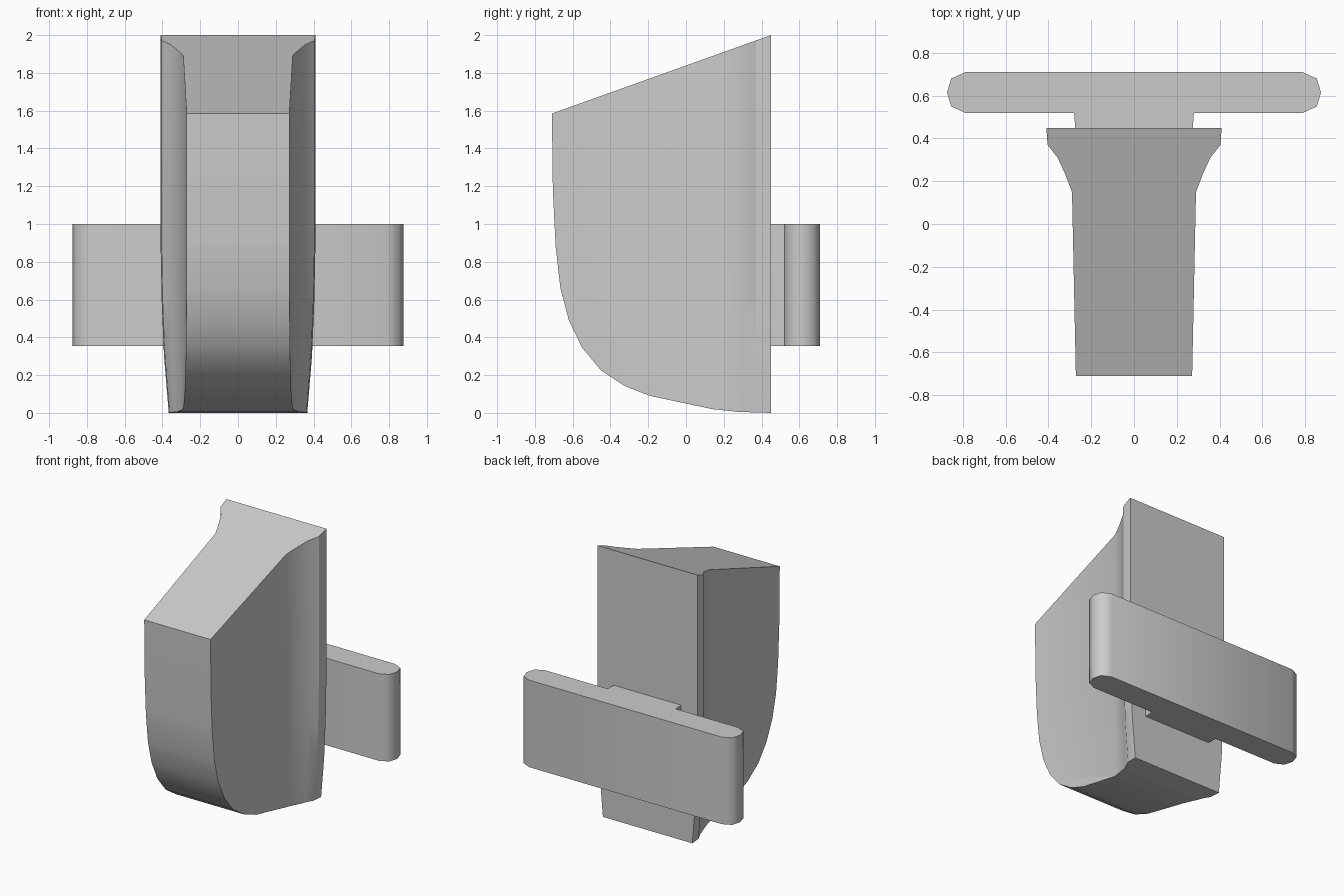
import bpy, bmesh, math
from mathutils import Vector

if "Cube" in bpy.data.objects:
    bpy.data.objects.remove(bpy.data.objects["Cube"])


def prism(points, offset):
    """Closed prism from a planar outline, swept by an offset vector."""
    bm = bmesh.new()
    face = bm.faces.new([bm.verts.new(p) for p in points])
    swept = bmesh.ops.extrude_face_region(bm, geom=[face])["geom"]
    verts = [v for v in swept if isinstance(v, bmesh.types.BMVert)]
    bmesh.ops.translate(bm, verts=verts, vec=offset)
    return bm


def finish(bm, name, angle):
    bmesh.ops.recalc_face_normals(bm, faces=bm.faces[:])
    mesh = bpy.data.meshes.new(name)
    bm.to_mesh(mesh)
    bm.free()
    obj = bpy.data.objects.new(name, mesh)
    bpy.context.collection.objects.link(obj)
    bpy.ops.object.select_all(action='DESELECT')
    obj.select_set(True)
    bpy.context.view_layer.objects.active = obj
    bpy.ops.object.shade_smooth_by_angle(angle=math.radians(angle))
    return obj


def interp(table, t):
    if t <= table[0][0]:
        return table[0][1]
    for (a, u), (b, v) in zip(table, table[1:]):
        if t <= b:
            return u + (v - u) * (t - a) / (b - a)
    return table[-1][1]


# Body: side outline (y, z), swept across x
side = [(0.45, 0), (0.28, 0.005), (0.14, 0.02), (-0.19, 0.09), (-0.32, 0.14),
        (-0.45, 0.225), (-0.55, 0.345), (-0.62, 0.49), (-0.665, 0.66),
        (-0.69, 0.88), (-0.705, 1.18), (-0.71, 1.585), (0.45, 2.0)]
bm = prism([(-1, y, z) for y, z in side], Vector((2, 0, 0)))

# Half width by depth, plus a flare at the back that narrows toward the bottom
width = [(-0.71, 0.272), (0.15, 0.29), (0.45, 0.296)]
flare = [(0.15, 0), (0.24, 0.033), (0.31, 0.064), (0.37, 0.11), (0.45, 0.114)]
taper = [(0, 0.62), (0.3, 0.84), (0.6, 0.95), (0.9, 1.0)]
cuts = [((0, y, 0), (0, 1, 0)) for y, _ in flare[:-1]]
cuts += [((0, 0, z), (0, 0, 1)) for z, _ in taper[1:]]
for co, no in cuts:
    bmesh.ops.bisect_plane(bm, geom=bm.verts[:] + bm.edges[:] + bm.faces[:],
                           plane_co=co, plane_no=no, dist=1e-5)
for v in bm.verts:
    v.co.x *= interp(width, v.co.y) + interp(flare, v.co.y) * interp(taper, v.co.z)
finish(bm, "body", 28)

# Rear clip: T-shaped plan outline with rounded bar ends, swept up z
half = [(0.275, 0.45), (0.28, 0.52), (0.79, 0.52), (0.855, 0.55),
        (0.875, 0.615), (0.855, 0.68), (0.79, 0.71)]
outline = half + [(-x, y) for x, y in reversed(half)]
bm = prism([(x, y, 0.355) for x, y in outline], Vector((0, 0, 0.645)))
finish(bm, "rear_clip", 50)
